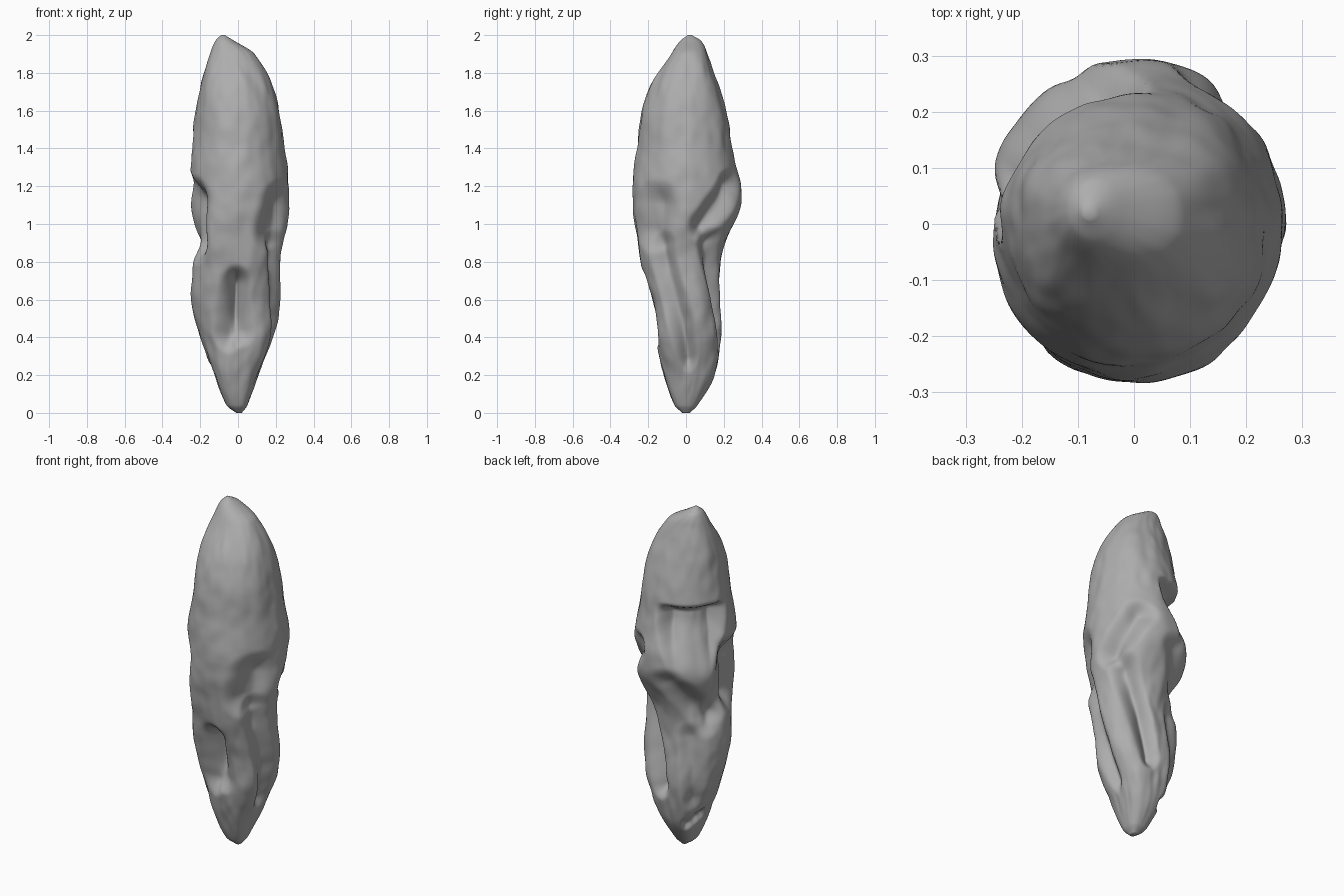
import bpy, bmesh, math
from mathutils import Vector, noise

if "Cube" in bpy.data.objects:
    bpy.data.objects.remove(bpy.data.objects["Cube"])

# Silhouette extents by height: z, x min, x max, y min, y max
PROFILE = [
    (0, -.01, .02, -.02, .02), (.04, -.06, .05, -.06, .06),
    (.2, -.12, .11, -.12, .15), (.4, -.2, .19, -.155, .185),
    (.6, -.24, .22, -.18, .175), (.85, -.24, .23, -.25, .19),
    (1.1, -.265, .265, -.285, .29), (1.4, -.245, .25, -.255, .245),
    (1.7, -.205, .195, -.2, .19), (1.9, -.15, .09, -.08, .115),
    (1.97, -.12, -.02, -.03, .08), (2, -.09, -.07, .01, .03)]

# Carvings: depth, half width, then start and end as angle in degrees and z
CARVINGS = [
    (.055, .10, -91, .68, -106, .42),    # front hollow, left half
    (.05, .09, -90, .68, -82, .44),      # front hollow, right half
    (.095, .13, 206, 1.12, 200, .92),    # left waist hollow
    (.06, .13, -36, 1.1, -40, .98),      # right waist hollow
    (.05, .085, -26, .88, -3, .3),       # right groove
    (.06, .085, 24, 1.0, 56, 1.2),       # back right hollow
    (.06, .085, 40, .9, 74, .4),         # back right groove
    (.035, .09, 105, 1.05, 150, .8),     # V left arm
    (.04, .08, 184, 1.2, 160, .85),      # V right arm
    (.03, .09, 128, .7, 140, .35),       # lower back groove
    (.035, .045, 125, .17, 172, .22),    # foot notch
]


def smooth(a, b, t):
    t = min(1, max(0, (t - a) / (b - a)))
    return t * t * (3 - 2 * t)


def extents(z):
    """Smooth interpolation of the silhouette."""
    i = max(k for k in range(len(PROFILE) - 1) if PROFILE[k][0] <= z)
    a, b = PROFILE[i], PROFILE[i + 1]
    p, n = PROFILE[max(i - 1, 0)], PROFILE[min(i + 2, len(PROFILE) - 1)]
    h = b[0] - a[0]
    t = (z - a[0]) / h
    out = []
    for k in range(1, 5):
        m0 = (b[k] - p[k]) / (b[0] - p[0]) * h
        m1 = (n[k] - a[k]) / (n[0] - a[0]) * h
        out.append((2*t**3 - 3*t*t + 1)*a[k] + (t**3 - 2*t*t + t)*m0
                   + (3*t*t - 2*t**3)*b[k] + (t**3 - t*t)*m1)
    return out


def carve(deg, z, width, a0, z0, a1, z1):
    """Strength 0..1 of a carving at this angle and height."""
    u, v = ((deg - a0 + 180) % 360 - 180) * .0042, z - z0
    du, dv = (a1 - a0) * .0042, z1 - z0
    t = min(1, max(0, (u*du + v*dv) / (du*du + dv*dv)))
    return 1 - smooth(0, 1.15, math.hypot(u - t*du, v - t*dv) / width)


def ledge(deg, z):
    """Back ledge: sharp step at the top, easing out into a narrowing V."""
    half = 22 + 26 * smooth(1, 1.45, z)
    side = 1 - smooth(half * .7, half * 1.1, abs(deg - 135))
    return .09 * side * smooth(1.5, 1.43, z) * smooth(1.05, 1.4, z)


def surface(deg, z):
    x0, x1, y0, y1 = extents(z)
    a, b = max(.004, (x1 - x0) / 2), max(.004, (y1 - y0) / 2)
    c, s = math.cos(math.radians(deg)), math.sin(math.radians(deg))
    e = 2.1 + .5 * smooth(.8, .4, z)
    r = (abs(c / a)**e + abs(s / b)**e) ** (-1 / e)
    cut = ledge(deg, z) + sum(k[0] * carve(deg, z, *k[1:]) for k in CARVINGS)
    cut = min(.12, cut)
    bump = noise.noise(Vector((c * 1.6, s * 1.6, z * 4))) * .014
    bump += noise.noise(Vector((c * 4, s * 4, z * 11 + 7))) * .005
    fade = smooth(0, .25, z) * (1 - smooth(1.75, 2, z))
    r = max(r * .3, r - cut * min(1, r / .17) + bump * fade)
    return Vector(((x0 + x1) / 2 + r * c, (y0 + y1) / 2 + r * s, z))


# Stone body: stacked rings closed by caps
SIDES, RINGS = 144, 220
bm = bmesh.new()
rings = []
for j in range(RINGS + 1):
    f = j / RINGS
    z = min(2, .5 * (1 - math.cos(math.pi * f)) + f)
    rings.append([bm.verts.new(surface(360 * i / SIDES, z)) for i in range(SIDES)])
for lo, hi in zip(rings, rings[1:]):
    for i in range(SIDES):
        k = (i + 1) % SIDES
        bm.faces.new((lo[i], lo[k], hi[k], hi[i]))
bm.faces.new(rings[0][::-1])
bm.faces.new(rings[-1])
bmesh.ops.recalc_face_normals(bm, faces=bm.faces)
mesh = bpy.data.meshes.new("stone_body")
bm.to_mesh(mesh)
bm.free()
stone = bpy.data.objects.new("stone_body", mesh)
bpy.context.collection.objects.link(stone)
mesh.shade_smooth()

# Plain grey colour
grey = bpy.data.materials.new("stone_grey")
grey.diffuse_color = (.42, .42, .42, 1)
grey.use_nodes = True
grey.node_tree.nodes["Principled BSDF"].inputs["Base Color"].default_value = grey.diffuse_color
mesh.materials.append(grey)
